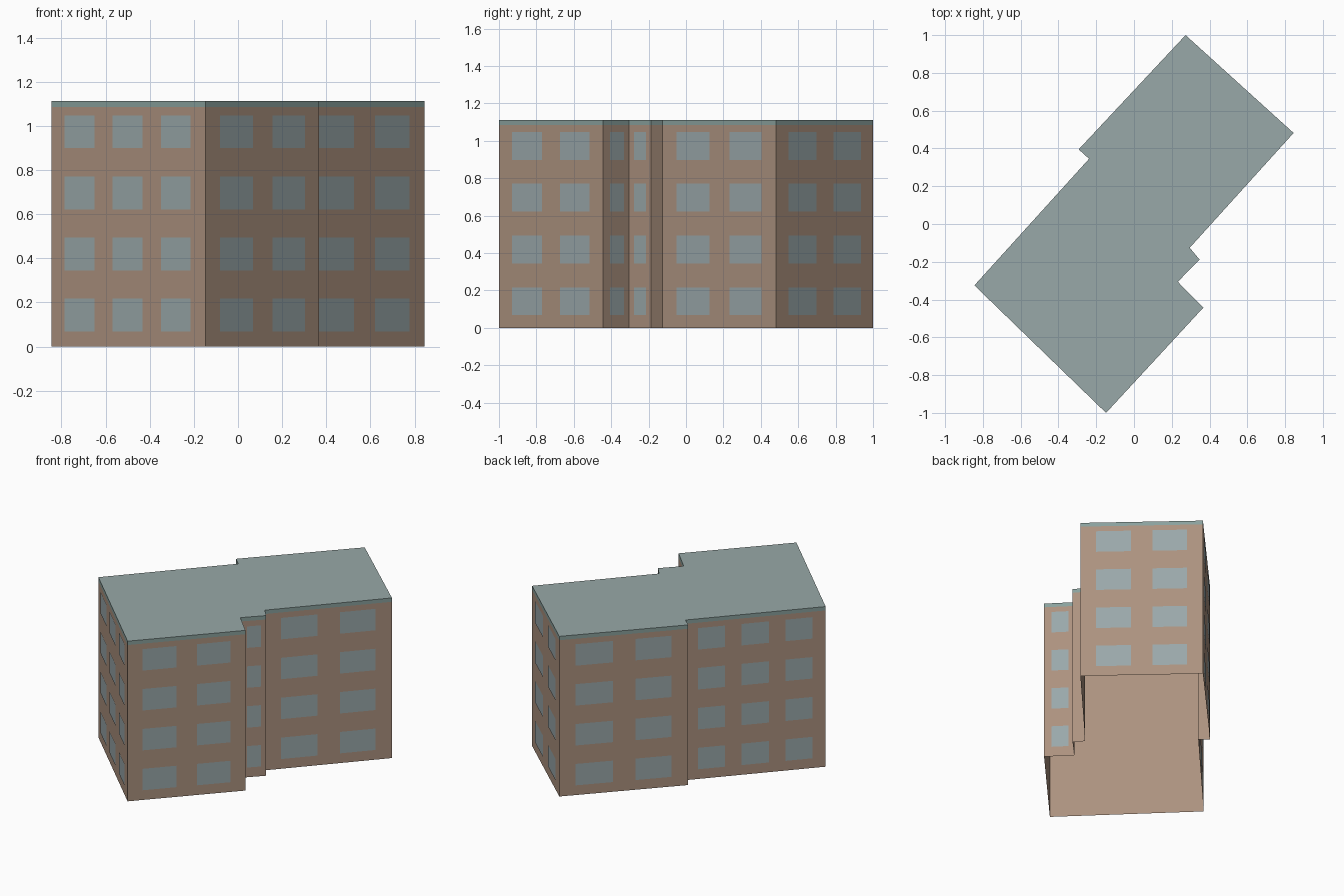
import bpy
import bmesh
from mathutils import Vector

cube = bpy.data.objects.get("Cube")
if cube:
    bpy.data.objects.remove(cube, do_unlink=True)


def make_material(name, rgb):
    linear = [((c / 255 + 0.055) / 1.055) ** 2.4 for c in rgb] + [1.0]
    mat = bpy.data.materials.new(name)
    mat.use_nodes = True
    mat.diffuse_color = linear
    mat.node_tree.nodes["Principled BSDF"].inputs["Base Color"].default_value = linear
    return mat


brick = make_material("brown wall", (172, 146, 127))
glass = make_material("window glass", (154, 168, 170))
roofing = make_material("grey green roof", (152, 169, 168))
trim = make_material("teal roof edge", (138, 161, 157))

# Footprint corners, counterclockwise, with the window columns of the wall that follows
footprint = [
    (-0.845, -0.325, 3), (-0.148, -1.0, 2), (0.367, -0.443, 1), (0.232, -0.306, 1),
    (0.347, -0.188, 0), (0.295, -0.126, 2), (0.845, 0.482, 2), (0.273, 1.0, 2),
    (-0.293, 0.395, 0), (-0.238, 0.345, 3),
]
# Where each window starts and ends along a wall, as fractions
columns = {
    0: [],
    1: [(0.25, 0.8)],
    2: [(0.126, 0.415), (0.59, 0.872)],
    3: [(0.088, 0.283), (0.398, 0.594), (0.713, 0.905)],
}
EAVES, TOP = 1.085, 1.112
FLOORS, STOREY, SILL, WINDOW_HEIGHT = 4, 0.277, 0.068, 0.149
PLATE_OFFSET = 0.002
corners = [Vector((x, y, 0)) for x, y, _ in footprint]


def add_object(name, bm, material):
    mesh = bpy.data.meshes.new(name)
    bm.normal_update()
    bm.to_mesh(mesh)
    bm.free()
    mesh.materials.append(material)
    bpy.context.collection.objects.link(bpy.data.objects.new(name, mesh))


def add_quad(bm, start, end, low, high):
    points = [(start, low), (end, low), (end, high), (start, high)]
    bm.faces.new([bm.verts.new((p.x, p.y, z)) for p, z in points])


def add_band(name, low, high, material):
    """Open vertical band that follows the footprint."""
    bm = bmesh.new()
    for start, end in zip(corners, corners[1:] + corners[:1]):
        add_quad(bm, start, end, low, high)
    bmesh.ops.remove_doubles(bm, verts=bm.verts, dist=0.0001)
    add_object(name, bm, material)


# Hollow shell, open underneath, with the coloured band along its top
add_band("outer_walls", 0, EAVES, brick)
add_band("roof_edge_band", EAVES, TOP, trim)

# Flat roof
bm = bmesh.new()
bm.faces.new([bm.verts.new((p.x, p.y, TOP)) for p in corners])
add_object("flat_roof", bm, roofing)

# Windows as thin plates on the outside of the walls
bm = bmesh.new()
for i, (_, _, count) in enumerate(footprint):
    start, end = corners[i], corners[(i + 1) % len(corners)]
    along = (end - start).normalized()
    outward = Vector((along.y, -along.x, 0)) * PLATE_OFFSET
    for t0, t1 in columns[count]:
        left = start.lerp(end, t0) + outward
        right = start.lerp(end, t1) + outward
        for floor in range(FLOORS):
            sill = SILL + floor * STOREY
            add_quad(bm, left, right, sill, sill + WINDOW_HEIGHT)
add_object("windows", bm, glass)
